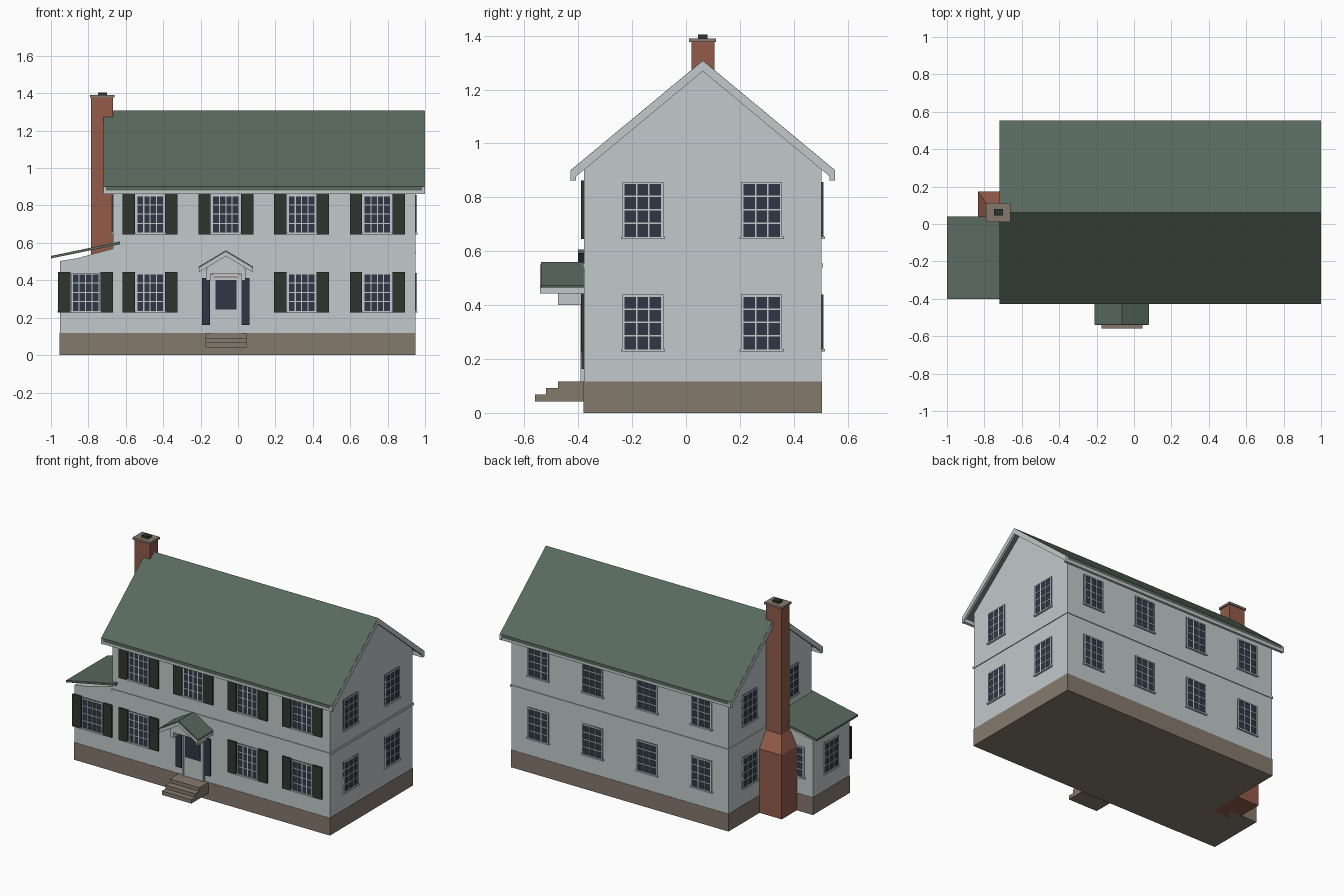
import bpy
import bmesh

old = bpy.data.objects.get("Cube")
if old:
    bpy.data.objects.remove(old, do_unlink=True)


def make_material(name, rgb):
    m = bpy.data.materials.new(name)
    m.use_nodes = True
    color = (*rgb, 1.0)
    m.diffuse_color = color
    m.node_tree.nodes["Principled BSDF"].inputs["Base Color"].default_value = color
    return m


SIDING = make_material("pale_siding", (0.54, 0.585, 0.60))
ROOF = make_material("green_roof", (0.10, 0.143, 0.112))
SHUTTER = make_material("dark_green", (0.028, 0.037, 0.026))
GLASS = make_material("navy_glass", (0.028, 0.037, 0.06))
STONE = make_material("brown_stone", (0.235, 0.193, 0.152))
BRICK = make_material("red_brick", (0.29, 0.105, 0.067))


def finish(name, bm, mats):
    bmesh.ops.recalc_face_normals(bm, faces=bm.faces)
    mesh = bpy.data.meshes.new(name)
    bm.to_mesh(mesh)
    bm.free()
    for m in mats:
        mesh.materials.append(m)
    ob = bpy.data.objects.new(name, mesh)
    bpy.context.collection.objects.link(ob)
    return ob


def loft(bm, rings, mat=0):
    """Join closed rings of points and cap both ends."""
    loops = [[bm.verts.new(p) for p in r] for r in rings]
    n = len(loops[0])
    faces = [bm.faces.new(loops[0]), bm.faces.new(loops[-1])]
    for a, b in zip(loops, loops[1:]):
        for i in range(n):
            j = (i + 1) % n
            faces.append(bm.faces.new((a[i], a[j], b[j], b[i])))
    for f in faces:
        f.material_index = mat


def rect(x0, x1, y0, y1, z):
    return [(x0, y0, z), (x1, y0, z), (x1, y1, z), (x0, y1, z)]


def box(name, x0, x1, y0, y1, z0, z1, mat):
    bm = bmesh.new()
    loft(bm, [rect(x0, x1, y0, y1, z0), rect(x0, x1, y0, y1, z1)])
    return finish(name, bm, [mat])


def prism(name, profile, axis, a, b, mat):
    """Extrude a profile of (horizontal, z) points along x or y."""
    bm = bmesh.new()
    place = (lambda h, z, t: (t, h, z)) if axis == "x" else (lambda h, z, t: (h, t, z))
    loft(bm, [[place(h, z, t) for h, z in profile] for t in (a, b)])
    return finish(name, bm, [mat])


def chevron(c, half, top, slope, thick):
    eave = top - slope * half
    return [(c - half, eave), (c, top), (c + half, eave),
            (c + half, eave - thick), (c, top - thick), (c - half, eave - thick)]


# Wall frames: point on the wall, direction along it, outward direction
FRONT, BACK = -0.38, 0.505
LEFT, RIGHT = 0.95, -0.67
WING = -0.955
WING_BACK = 0.015


def window(name, origin, along, out, z0, cols=3, w=0.152, h=0.207, rows=4):
    bm = bmesh.new()

    def part(u0, u1, d, za, zb, mat=0):
        def ring(n):
            return [(origin[0] + u * along[0] + n * out[0],
                     origin[1] + u * along[1] + n * out[1], z)
                    for u, z in ((u0, za), (u1, za), (u1, zb), (u0, zb))]
        loft(bm, [ring(-0.004), ring(d)], mat)

    e, f, z1 = w / 2, 0.008, z0 + h
    part(-e, e, 0.003, z0, z1, 1)
    for s in (-1, 1):
        part(min(s * e, s * (e - f)), max(s * e, s * (e - f)), 0.006, z0, z1)
    part(-e, e, 0.006, z1 - f, z1)
    part(-e - 0.006, e + 0.006, 0.010, z0 - 0.005, z0 + 0.005)
    b = 0.0028
    for i in range(1, cols):
        u = -e + f + (w - 2 * f) * i / cols
        part(u - b, u + b, 0.005, z0, z1)
    for i in range(1, rows):
        z = z0 + f / 2 + (h - f) * i / rows
        part(-e, e, 0.005, z - b, z + b)
    return finish(name, bm, [SIDING, GLASS])


# Foundation and walls
CY, TOP, SLOPE = 0.0625, 1.308, 0.83
box("foundation", RIGHT, LEFT, FRONT, BACK, 0, 0.117, STONE)
box("wing_foundation", WING, RIGHT + 0.01, FRONT + 0.002, WING_BACK, 0, 0.117, STONE)
wall_top = TOP - 0.02 - SLOPE * (CY - FRONT)
prism("house_walls", [(FRONT + 0.002, 0.115), (BACK - 0.002, 0.115), (BACK - 0.002, wall_top),
                      (CY, TOP - 0.02), (FRONT + 0.002, wall_top)],
      "x", RIGHT + 0.002, LEFT - 0.002, SIDING)
prism("wing_walls", [(WING + 0.002, 0.115), (RIGHT + 0.01, 0.115), (RIGHT + 0.01, 0.572),
                     (-0.86, 0.518), (WING + 0.002, 0.503)],
      "y", FRONT + 0.004, WING_BACK - 0.002, SIDING)
box("belt_course", RIGHT - 0.002, LEFT + 0.003, FRONT - 0.003, BACK + 0.003, 0.54, 0.554, SIDING)

# Main roof with rake boards and eave fascias
prism("main_roof", chevron(CY, 0.49, TOP, SLOPE, 0.022), "x", -0.718, 0.998, ROOF)
for name, a, b in (("right_rake", -0.72, -0.705), ("left_rake", 0.985, 1.0)):
    prism(name, chevron(CY, 0.4905, TOP - 0.002, SLOPE, 0.038), "x", a, b, SIDING)
for name, s in (("front_fascia", -1), ("back_fascia", 1)):
    ys = sorted((CY + s * 0.488, CY + s * 0.470))
    box(name, -0.72, 1.0, *ys, 0.862, 0.888, SIDING)

# Wing roof
prism("wing_roof", [(-1.0, 0.517), (-0.632, 0.592), (-0.632, 0.607), (-1.0, 0.530)],
      "y", -0.40, 0.04, ROOF)

# Chimney with sloped shoulder, cap and flue
bm = bmesh.new()
base, stack = (-0.835, -0.668, -0.05, 0.175), (-0.785, -0.668, 0.02, 0.105)
loft(bm, [rect(*base, 0), rect(*base, 0.43), rect(*stack, 0.53), rect(*stack, 1.378)])
finish("chimney", bm, [BRICK])
box("chimney_cap", -0.792, -0.66, 0.012, 0.112, 1.376, 1.39, STONE)
box("chimney_flue", -0.748, -0.70, 0.045, 0.08, 1.385, 1.405, SHUTTER)

# Windows on every wall, shutters on the front
LOW, HIGH = 0.232, 0.65
BAYS = (-0.47, -0.065, 0.34, 0.745)
for z0, floor in ((LOW, "lower"), (HIGH, "upper")):
    for i, x in enumerate(BAYS):
        window(f"{floor}_back_window_{i}", (x, BACK), (1, 0), (0, 1), z0)
    for i, y in enumerate((-0.16, 0.281)):
        window(f"{floor}_left_window_{i}", (LEFT, y), (0, 1), (1, 0), z0)
        if floor == "upper" or y > 0:
            window(f"{floor}_right_window_{i}", (RIGHT, y), (0, 1), (-1, 0), z0)
    fronts = BAYS if floor == "upper" else (-0.815, BAYS[0], BAYS[2], BAYS[3])
    for i, x in enumerate(fronts):
        window(f"{floor}_front_window_{i}", (x, FRONT), (1, 0), (0, -1), z0, cols=4)
        for side, s in (("right", -1), ("left", 1)):
            c = x + s * 0.114
            box(f"{floor}_shutter_{i}_{side}", c - 0.033, c + 0.033, FRONT - 0.009, FRONT + 0.006,
                z0 - 0.004, z0 + 0.212, SHUTTER)
window("wing_side_window", (WING, -0.18), (0, 1), (-1, 0), LOW)
window("wing_back_window", (-0.815, WING_BACK), (1, 0), (0, 1), LOW)

# Front door
DX = -0.065
box("door_surround", DX - 0.083, DX + 0.083, FRONT - 0.006, FRONT + 0.01, 0.115, 0.43, SIDING)
box("door_glass", DX - 0.056, DX + 0.056, FRONT - 0.009, FRONT, 0.245, 0.402, GLASS)
box("door_head", DX - 0.075, DX + 0.075, FRONT - 0.010, FRONT, 0.415, 0.421, BRICK)
for side, s in (("right", -1), ("left", 1)):
    c = DX + s * 0.106
    box(f"door_panel_{side}", c - 0.021, c + 0.021, FRONT - 0.008, FRONT + 0.005, 0.162, 0.412, GLASS)
    c = DX + s * 0.072
    box(f"door_pilaster_{side}", c - 0.007, c + 0.007, FRONT - 0.012, FRONT, 0.115, 0.43, SIDING)
    c = DX + s * 0.094
    box(f"porch_bracket_{side}", c - 0.011, c + 0.011, -0.475, FRONT + 0.005, 0.40, 0.46, SIDING)

# Porch gable over the door
prism("porch_pediment", [(DX - 0.10, 0.435), (DX + 0.10, 0.435), (DX + 0.10, 0.475),
                         (DX, 0.535), (DX - 0.10, 0.475)], "y", -0.475, FRONT + 0.005, SIDING)
prism("porch_roof", chevron(DX, 0.145, 0.560, 0.6, 0.010), "y", -0.538, FRONT + 0.005, ROOF)
prism("porch_roof_boards", chevron(DX, 0.143, 0.551, 0.6, 0.022), "y", -0.541, FRONT + 0.005, SIDING)

# Entry steps
for i, (y, z0, z1) in enumerate(((-0.56, 0.042, 0.068), (-0.52, 0.066, 0.092), (-0.475, 0.09, 0.116))):
    box(f"step_{i}", DX - 0.11, DX + 0.11, y, FRONT + 0.005, z0, z1, STONE)
